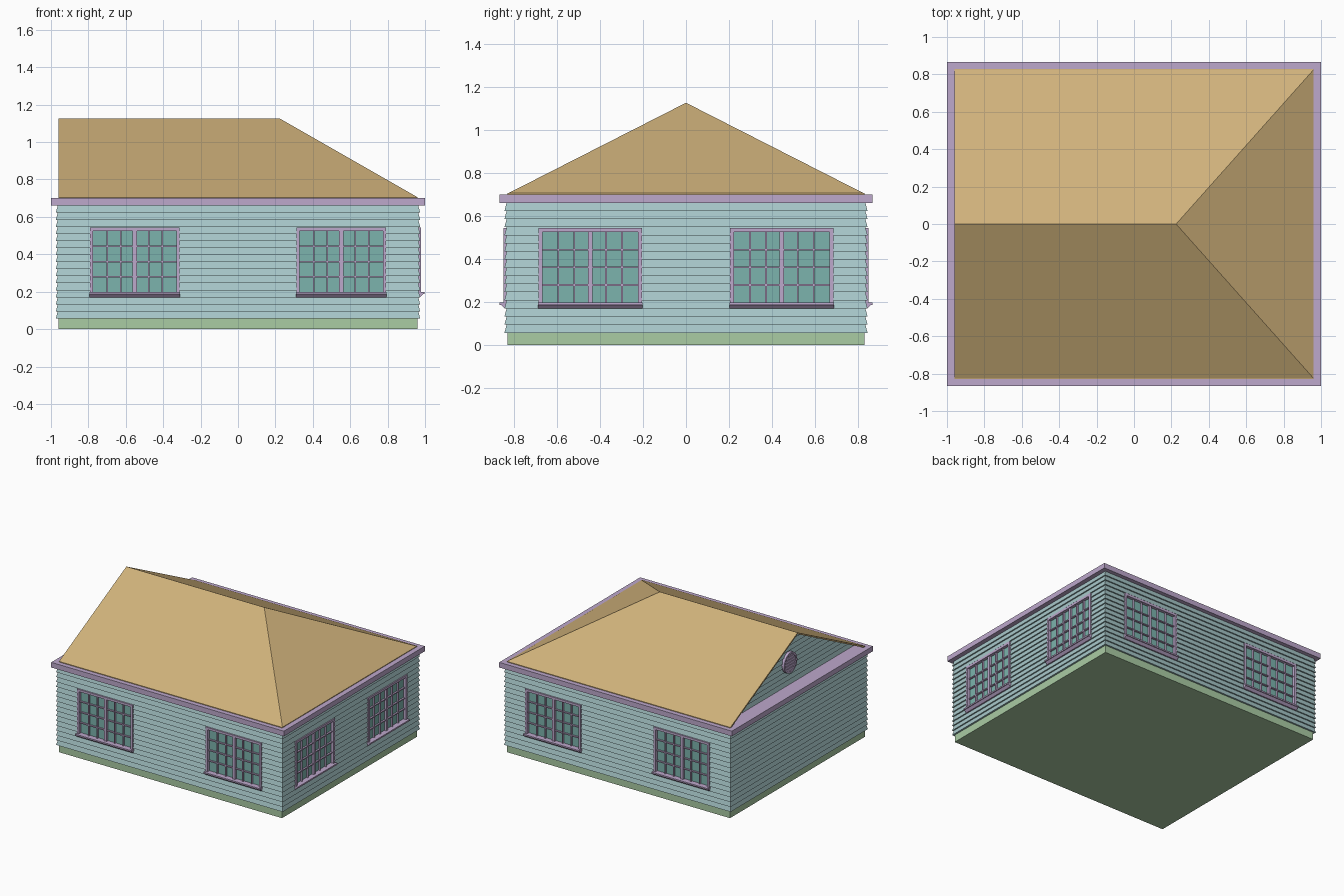
import bpy, bmesh, math
from mathutils import Matrix, Vector

cube = bpy.data.objects.get("Cube")
if cube:
    bpy.data.objects.remove(cube, do_unlink=True)


def material(name, hex_code):
    def linear(c):
        return c / 12.92 if c <= 0.04045 else ((c + 0.055) / 1.055) ** 2.4
    rgb = [linear(int(hex_code[i:i + 2], 16) / 255) for i in (0, 2, 4)]
    m = bpy.data.materials.new(name)
    m.use_nodes = True
    m.diffuse_color = (*rgb, 1)
    m.node_tree.nodes["Principled BSDF"].inputs["Base Color"].default_value = (*rgb, 1)
    return m


SIDING = material("pale blue siding", "A8C8CA")
TRIM = material("lilac trim", "BDA8CC")
GLASS = material("teal glass", "7CB4AD")
STONE = material("green foundation", "AACCA4")
ROOF = material("tan roof", "D0B27B")


def finish(name, bm, mat, matrix=Matrix()):
    bmesh.ops.recalc_face_normals(bm, faces=bm.faces)
    mesh = bpy.data.meshes.new(name)
    bm.to_mesh(mesh)
    bm.free()
    mesh.materials.append(mat)
    obj = bpy.data.objects.new(name, mesh)
    obj.matrix_world = matrix
    bpy.context.collection.objects.link(obj)
    return obj


def add_box(bm, x0, x1, y0, y1, z0, z1):
    size = Vector((x1 - x0, y1 - y0, z1 - z0))
    centre = Vector((x0 + x1, y0 + y1, z0 + z1)) / 2
    bmesh.ops.create_cube(bm, size=1, matrix=Matrix.Translation(centre) @ Matrix.Diagonal((*size, 1)))


def boxes(name, specs, mat, matrix=Matrix()):
    bm = bmesh.new()
    for spec in specs:
        add_box(bm, *spec)
    return finish(name, bm, mat, matrix)


def loft(name, rings, mat):
    """Closed stack of rectangles, each given as x0, x1, y0, y1, z."""
    bm = bmesh.new()
    loops = [[bm.verts.new((x, y, z)) for x, y in ((x0, y0), (x1, y0), (x1, y1), (x0, y1))]
             for x0, x1, y0, y1, z in rings]
    for low, high in zip(loops, loops[1:]):
        for i in range(4):
            j = (i + 1) % 4
            bm.faces.new((low[i], low[j], high[j], high[i]))
    bm.faces.new(loops[0])
    bm.faces.new(loops[-1])
    return finish(name, bm, mat)


# Foundation and eave slab
BASE_TOP, EAVE_LOW, EAVE_TOP = 0.057, 0.66, 0.70
boxes("foundation", [(-0.96, 0.96, -0.83, 0.83, 0, BASE_TOP)], STONE)
boxes("eave_slab", [(-1, 1, -0.865, 0.865, EAVE_LOW, EAVE_TOP)], TRIM)

# Lapped board walls: every board leans out at its lower edge
WALL_X, WALL_Y, LAP, BOARDS = 0.974, 0.843, 0.01, 16
pitch = (EAVE_LOW - BASE_TOP) / BOARDS
rings = []
for k in range(BOARDS):
    for inset, z in ((0, BASE_TOP + k * pitch), (LAP, BASE_TOP + (k + 1) * pitch)):
        x, y = WALL_X - inset, WALL_Y - inset
        rings.append((-x, x, -y, y, z))
walls = loft("lapped_walls", rings, SIDING)

# Windows, modelled facing the front and turned onto each wall
HALF, LOW, HIGH = 0.222, 0.197, 0.525
DEPTH, RIM = 0.03, 0.018


def window(label, place):
    boxes(label + "_glass", [(-HALF, HALF, 0.02, DEPTH, LOW, HIGH)], GLASS, place)
    # Casing
    w, out = HALF + RIM, -0.004
    boxes(label + "_casing", [
        (-w, -HALF, out, DEPTH, LOW, HIGH + RIM),
        (HALF, w, out, DEPTH, LOW, HIGH + RIM),
        (-HALF, HALF, out, DEPTH, HIGH, HIGH + RIM)], TRIM, place)
    # Glazing bars: two sashes of three by four panes
    bars = [(-0.011, 0.011, 0.003, DEPTH, LOW, HIGH)]
    for i in (-2, -1, 1, 2):
        x = i * HALF / 3
        bars.append((x - 0.004, x + 0.004, 0.006, DEPTH, LOW, HIGH))
    for i in (1, 2, 3):
        z = LOW + (HIGH - LOW) * i / 4
        bars.append((-HALF, HALF, 0.007, DEPTH, z - 0.004, z + 0.004))
    boxes(label + "_glazing_bars", bars, TRIM, place)
    # Sill with a sloping underside
    profile = ((DEPTH, 0.198), (-0.023, 0.198), (-0.023, 0.187), (-0.017, 0.187),
               (0.0, 0.17), (DEPTH, 0.17))
    bm = bmesh.new()
    face = bm.faces.new([bm.verts.new((-w - 0.003, y, z)) for y, z in profile])
    side = bmesh.ops.extrude_face_region(bm, geom=[face])["geom"]
    bmesh.ops.translate(bm, vec=(2 * w + 0.006, 0, 0),
                        verts=[g for g in side if isinstance(g, bmesh.types.BMVert)])
    finish(label + "_sill", bm, TRIM, place)


cutter_bm = bmesh.new()
for wall, angle, distance, offset in (("front", 0, WALL_Y, 0.552),
                                      ("left", 90, WALL_X, 0.445),
                                      ("back", 180, WALL_Y, 0.552)):
    for number, u in enumerate((-offset, offset), 1):
        place = Matrix.Rotation(math.radians(angle), 4, "Z") @ Matrix.Translation((u, -distance, 0))
        window(f"{wall}_window_{number}", place)
        before = set(cutter_bm.verts)
        add_box(cutter_bm, -HALF - 0.005, HALF + 0.005, -0.05, 0.026, LOW - 0.008, HIGH + 0.005)
        bmesh.ops.transform(cutter_bm, matrix=place,
                            verts=[v for v in cutter_bm.verts if v not in before])
cutter = finish("window_cutter", cutter_bm, SIDING)
cutter.hide_render = True
cutter.hide_viewport = True
cutter.display_type = "WIRE"
cut = walls.modifiers.new("window openings", "BOOLEAN")
cut.operation = "DIFFERENCE"
cut.solver = "EXACT"
cut.object = cutter

# Roof shell: hip at one end, open gable at the other
RX, RY, RIDGE, FOOT = 0.96, 0.825, 1.125, 0.705
bm = bmesh.new()
fr, fl, bl, br, hip, end = [bm.verts.new(p) for p in (
    (-RX, -RY, FOOT), (RX, -RY, FOOT), (RX, RY, FOOT), (-RX, RY, FOOT),
    (0.225, 0, RIDGE), (-RX, 0, RIDGE))]
for face in ((fr, fl, hip, end), (bl, br, end, hip), (fl, bl, hip)):
    bm.faces.new(face)
for face in bm.faces:
    face.normal_update()
    if face.normal.z < 0:
        face.normal_flip()
mesh_faces_up = bm
roof = finish("roof", mesh_faces_up, ROOF)
roof.data.materials.append(TRIM)
if roof.data.polygons[0].normal.z < 0:
    roof.data.flip_normals()
shell = roof.modifiers.new("thickness", "SOLIDIFY")
shell.thickness = 0.012
shell.offset = -1
shell.material_offset = 1

# Thin lip along the roof foot
boxes("roof_lip", [(-RX, RX, -RY - 0.004, -RY + 0.02, EAVE_TOP, FOOT),
                   (-RX, RX, RY - 0.02, RY + 0.004, EAVE_TOP, FOOT),
                   (RX - 0.02, RX, -RY, RY, EAVE_TOP, FOOT)], ROOF)

# Recessed gable wall in matching lapped boards
GABLE_X, GABLE_TOP = -0.885, RIDGE - 0.012
rings = []
count = 11
step = (GABLE_TOP - EAVE_TOP) / count
for k in range(count):
    for inset, level in ((0, k), (LAP, k + 1)):
        half = max(0.002, (RY - 0.015) * (1 - level / count))
        rings.append((GABLE_X + inset, GABLE_X + 0.06, -half, half, EAVE_TOP + level * step))
loft("gable_wall", rings, SIDING)

# Round gable vent: ring, backing disc and slats
VENT_Z, VENT_R = 0.875, 0.08
turn = Matrix.Translation((GABLE_X, 0, VENT_Z)) @ Matrix.Rotation(math.radians(-90), 4, "Y")
bm = bmesh.new()
bmesh.ops.create_cone(bm, cap_ends=True, segments=32, radius1=VENT_R - 0.005,
                      radius2=VENT_R - 0.005, depth=0.02)
finish("vent_disc", bm, TRIM, turn)
bm = bmesh.new()
section = [(VENT_R - 0.015, -0.01), (VENT_R, -0.01), (VENT_R, 0.016), (VENT_R - 0.015, 0.016)]
verts = [bm.verts.new((r, 0, z)) for r, z in section]
edges = [bm.edges.new((verts[i], verts[(i + 1) % 4])) for i in range(4)]
bmesh.ops.spin(bm, geom=verts + edges, axis=(0, 0, 1), cent=(0, 0, 0),
               angle=math.tau, steps=32, use_merge=True)
bmesh.ops.remove_doubles(bm, verts=bm.verts, dist=0.0001)
finish("vent_ring", bm, TRIM, turn)
slats = []
for i in range(-2, 3):
    z = VENT_Z + i * 0.022
    half = math.sqrt((VENT_R - 0.01) ** 2 - (z - VENT_Z) ** 2)
    slats.append((GABLE_X - 0.014, GABLE_X, -half, half, z - 0.005, z + 0.005))
boxes("vent_slats", slats, TRIM)
